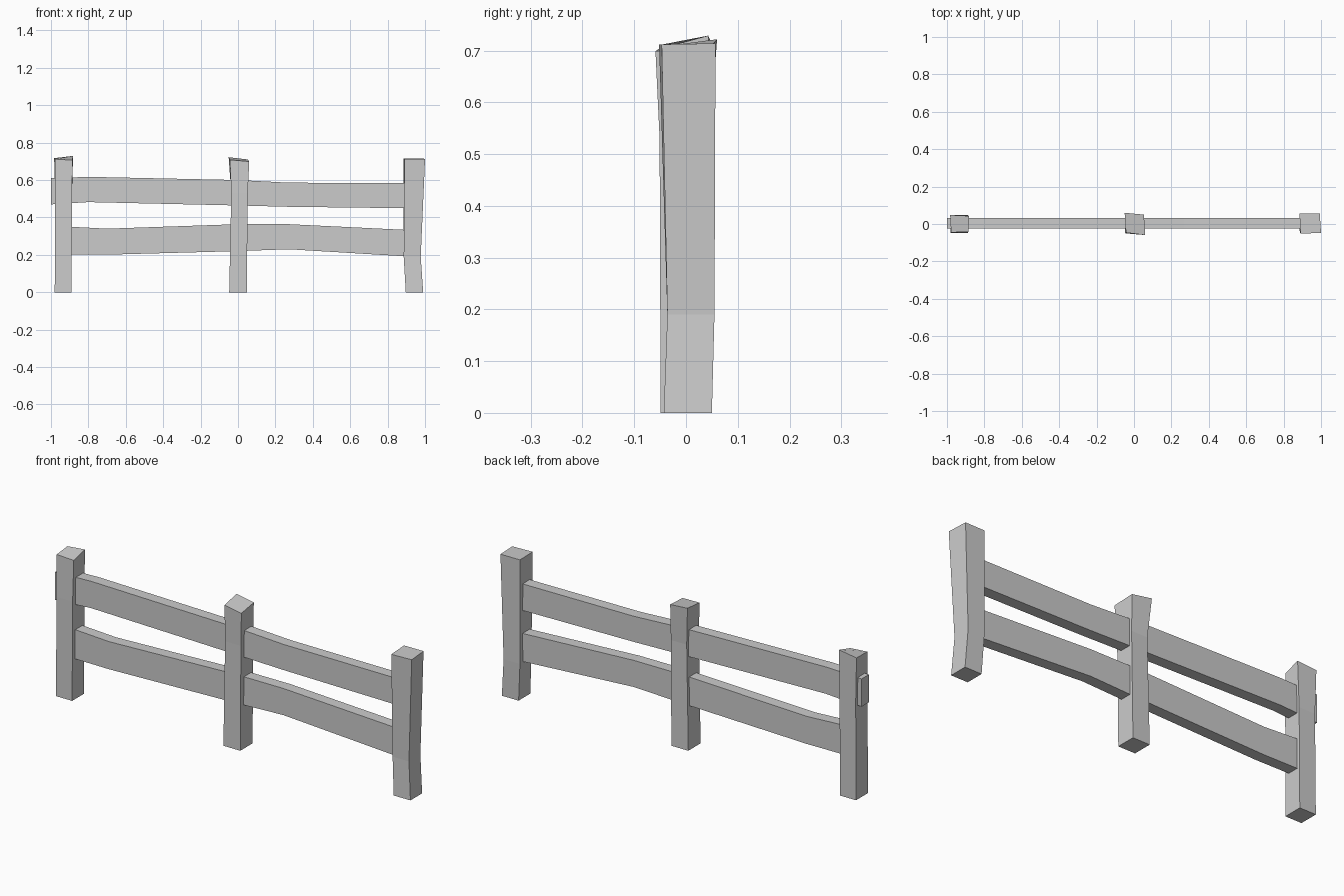
import bpy, bmesh


def loft(name, rings):
    """Flat-sided four-corner beam through a list of corner rings."""
    bm = bmesh.new()
    loops = [[bm.verts.new(p) for p in ring] for ring in rings]
    for a, b in zip(loops, loops[1:]):
        for i in range(4):
            j = (i + 1) % 4
            bm.faces.new((a[i], a[j], b[j], b[i]))
    bm.faces.new(loops[0][::-1])
    bm.faces.new(loops[-1])
    bmesh.ops.recalc_face_normals(bm, faces=bm.faces[:])
    mesh = bpy.data.meshes.new(name)
    bm.to_mesh(mesh)
    bm.free()
    ob = bpy.data.objects.new(name, mesh)
    bpy.context.collection.objects.link(ob)
    return ob


def box_ring(z, x0, x1, y0, y1):
    return [(x0, y0, z), (x1, y0, z), (x1, y1, z), (x0, y1, z)]


def rail(name, profile, y0=-0.025, y1=0.032):
    # profile entries: x, bottom z, top z
    return loft(name, [[(x, y0, b), (x, y1, b), (x, y1, t), (x, y0, t)]
                       for x, b, t in profile])


# Hand-hewn posts: base, bend and uneven top
loft("left_post", [
    box_ring(0, -0.98, -0.89, -0.048, 0.048),
    box_ring(0.5, -0.977, -0.888, -0.047, 0.046),
    [(-0.978, -0.045, 0.712), (-0.885, -0.042, 0.706),
     (-0.882, 0.043, 0.729), (-0.983, 0.048, 0.717)]])
loft("middle_post", [
    box_ring(0, -0.047, 0.047, -0.049, 0.049),
    box_ring(0.53, -0.036, 0.052, -0.051, 0.046),
    [(-0.043, -0.046, 0.708), (0.06, -0.059, 0.699),
     (0.053, 0.05, 0.710), (-0.05, 0.06, 0.722)]])
loft("right_post", [
    box_ring(0, 0.897, 0.99, -0.043, 0.05),
    box_ring(0.19, 0.886, 0.977, -0.036, 0.055),
    [(0.89, -0.052, 0.712), (1.0, -0.047, 0.712),
     (0.993, 0.057, 0.714), (0.885, 0.056, 0.714)]])

# Sagging rails running through the posts
rail("upper_rail", [(-1.0, 0.47, 0.61), (-0.8, 0.482, 0.617),
                    (0.0, 0.464, 0.600), (0.27, 0.457, 0.586),
                    (0.95, 0.449, 0.583)])
rail("lower_rail", [(-0.93, 0.203, 0.352), (-0.7, 0.201, 0.340),
                    (0.0, 0.220, 0.364), (0.27, 0.230, 0.364),
                    (0.95, 0.189, 0.331)])
